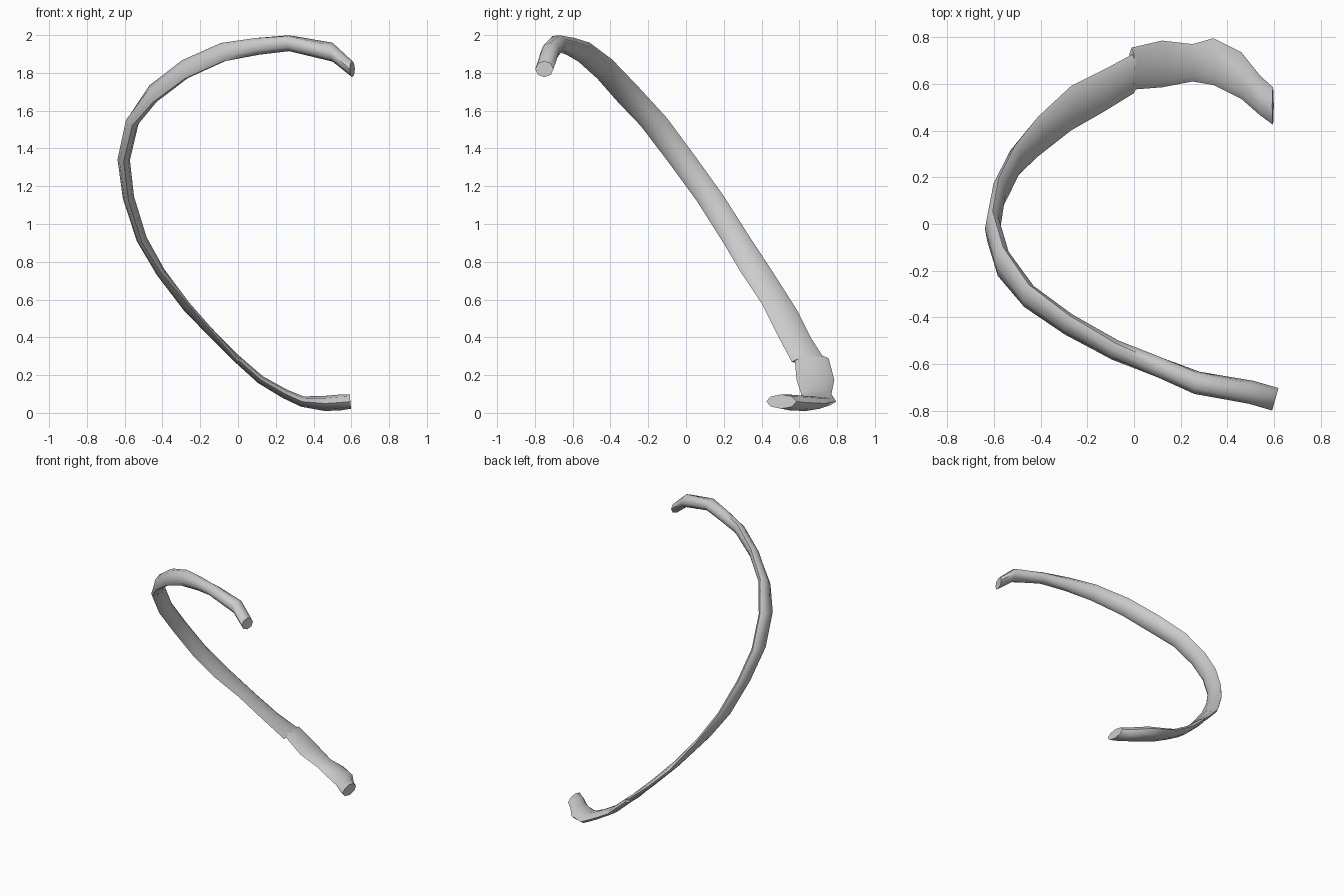
import bpy, bmesh, math
from mathutils import Vector

default_cube = bpy.data.objects.get("Cube")
if default_cube:
    bpy.data.objects.remove(default_cube, do_unlink=True)

bone_grey = bpy.data.materials.new("bone grey")
bone_grey.use_nodes = True
bone_grey.diffuse_color = (0.6, 0.6, 0.6, 1)
bone_grey.node_tree.nodes["Principled BSDF"].inputs["Base Color"].default_value = (0.6, 0.6, 0.6, 1)

SIDES = 8


def loft_bone(name, stations):
    """Sweep a flattened oval; a station is centre x, y, z, half width in y and z, half thickness."""
    bm = bmesh.new()
    centres = [Vector(station[:3]) for station in stations]
    last = len(stations) - 1
    rings = []
    for i, station in enumerate(stations):
        tangent = centres[min(i + 1, last)] - centres[max(i - 1, 0)]
        wide = Vector((0, station[3], station[4]))
        thin = tangent.cross(wide).normalized() * station[5]
        ring = []
        for k in range(SIDES):
            angle = math.tau * k / SIDES
            ring.append(bm.verts.new(centres[i] + wide * math.cos(angle) + thin * math.sin(angle)))
        rings.append(ring)
    for lower, upper in zip(rings, rings[1:]):
        for k in range(SIDES):
            n = (k + 1) % SIDES
            bm.faces.new((lower[k], lower[n], upper[n], upper[k]))
    # closed ends
    bm.faces.new(rings[0])
    bm.faces.new(rings[-1])
    bmesh.ops.recalc_face_normals(bm, faces=bm.faces)
    mesh = bpy.data.meshes.new(name)
    bm.to_mesh(mesh)
    bm.free()
    mesh.materials.append(bone_grey)
    part = bpy.data.objects.new(name, mesh)
    bpy.context.collection.objects.link(part)
    bpy.ops.object.select_all(action="DESELECT")
    part.select_set(True)
    bpy.context.view_layer.objects.active = part
    bpy.ops.object.shade_smooth_by_angle(angle=math.radians(50))
    return part


# long curved shaft, from the front tip round to the back
loft_bone("rib_shaft", [
    (.605, -.75, 1.82, 0, .043, .05),
    (.5, -.72, 1.91, 0, .05, .05),
    (.27, -.68, 1.957, .01, .042, .05),
    (.1, -.61, 1.94, .02, .045, .045),
    (-.08, -.54, 1.91, .03, .05, .038),
    (-.28, -.43, 1.82, .04, .05, .035),
    (-.45, -.31, 1.69, .05, .045, .035),
    (-.56, -.17, 1.54, .07, .02, .035),
    (-.605, -.02, 1.34, .075, .01, .033),
    (-.58, .125, 1.14, .07, .015, .03),
    (-.51, .265, .92, .07, .015, .028),
    (-.41, .375, .745, .085, 0, .025),
    (-.27, .495, .56, .095, -.02, .022),
    (-.13, .57, .41, .09, -.01, .02),
    (0, .645, .28, .085, .01, .02),
])

# short neck that flares at the back and turns to the head
loft_bone("rib_neck_and_head", [
    (-.01, .665, .29, .09, 0, .02),
    (.12, .685, .175, .1, 0, .022),
    (.25, .69, .1, .08, 0, .025),
    (.34, .695, .06, .1, 0, .028),
    (.46, .635, .05, .1, 0, .04),
    (.54, .55, .055, .085, 0, .042),
    (.595, .505, .06, .08, 0, .038),
])
